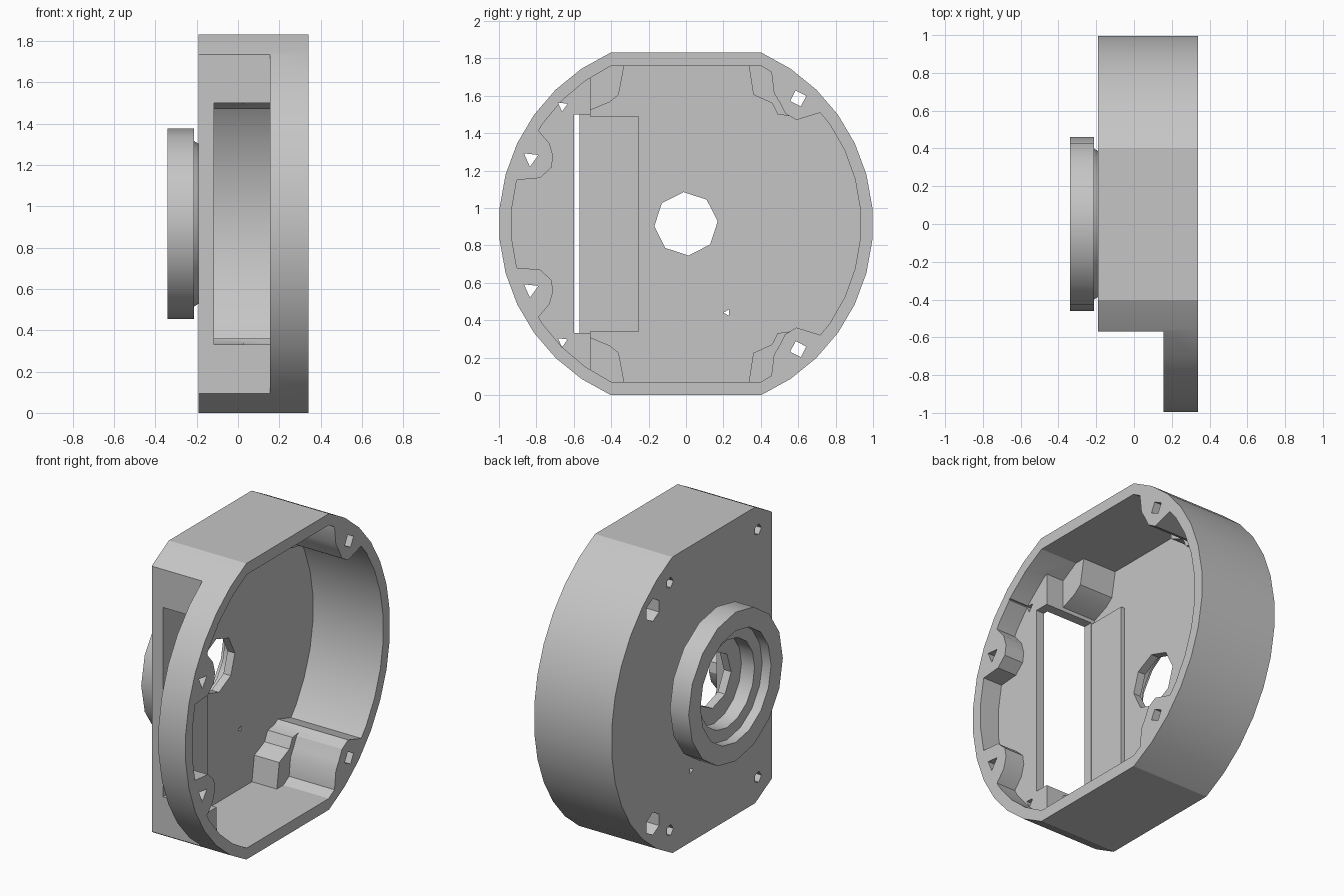
import bpy, bmesh, math
from mathutils import Vector

if "Cube" in bpy.data.objects:
    bpy.data.objects.remove(bpy.data.objects["Cube"], do_unlink=True)

MID = 0.915          # height of the housing axis
BACK, FLOOR, RIM = -0.19, -0.14, 0.34

grey = bpy.data.materials.new("plain grey")
grey.use_nodes = True
colour = (0.56, 0.56, 0.56, 1)
grey.diffuse_color = colour
grey.node_tree.nodes["Principled BSDF"].inputs["Base Color"].default_value = colour


def finish(name, bm):
    bmesh.ops.recalc_face_normals(bm, faces=bm.faces)
    mesh = bpy.data.meshes.new(name)
    bm.to_mesh(mesh)
    bm.free()
    ob = bpy.data.objects.new(name, mesh)
    bpy.context.collection.objects.link(ob)
    mesh.materials.append(grey)
    return ob


def smooth(ob, degrees):
    bpy.ops.object.select_all(action='DESELECT')
    ob.select_set(True)
    bpy.context.view_layer.objects.active = ob
    bpy.ops.object.shade_smooth_by_angle(angle=math.radians(degrees))


def prism(name, outline, x0, x1):
    """Extrude a (y, height above axis) outline along x."""
    bm = bmesh.new()
    face = bm.faces.new([bm.verts.new((x0, y, MID + h)) for y, h in outline])
    ext = bmesh.ops.extrude_face_region(bm, geom=[face])["geom"]
    bmesh.ops.translate(bm, vec=Vector((x1 - x0, 0, 0)),
                        verts=[v for v in ext if isinstance(v, bmesh.types.BMVert)])
    return finish(name, bm)


def circle(r, n, y=0, h=0, turn=0.5):
    return [(y + r * math.cos((i + turn) * math.tau / n),
             h + r * math.sin((i + turn) * math.tau / n)) for i in range(n)]


def rect(y0, y1, h):
    return [(y0, -h), (y1, -h), (y1, h), (y0, h)]


def clipped_disc(r, flat, n=36):
    """Circle with its top and bottom cut flat."""
    edge = math.asin(flat / r)
    pts = []
    for side in (0, math.pi):
        for i in range(n // 2 - 4):
            a = side - edge + 2 * edge * i / (n // 2 - 5)
            pts.append((r * math.cos(a), r * math.sin(a)))
    return pts


def cut(target, tool):
    mod = target.modifiers.new("cut", 'BOOLEAN')
    mod.operation = 'DIFFERENCE'
    mod.solver = 'EXACT'
    mod.object = tool
    bpy.context.view_layer.objects.active = target
    bpy.ops.object.modifier_apply(modifier=mod.name)
    bpy.data.objects.remove(tool, do_unlink=True)


def flip(outline, sh):
    return [(y, h * sh) for y, h in outline]


# Cavity shape: the inside of the shell, less the parts that stay solid
cavity = prism("cavity", clipped_disc(0.935, 0.845), FLOOR, 0.5)
cut(cavity, prism("front_step", rect(-1.2, -0.51, 1.2), -0.3, 0.21))
cut(cavity, prism("raised_pad", rect(-0.6, -0.25, 0.575), -0.3, -0.116))

rear_boss = [(0.44, 0.95), (0.47, 0.7), (0.5, 0.65), (0.53, 0.59), (0.59, 0.555),
             (0.72, 0.595), (1.0, 0.7), (0.7, 1.1)]
rear_low = [(0.32, 0.95), (0.36, 0.69), (0.46, 0.645), (0.49, 0.585), (0.6, 0.57), (0.7, 1.0)]
front_low = [(-0.32, 0.9), (-0.36, 0.69), (-0.41, 0.65), (-0.53, 0.6), (-0.75, 0.75), (-0.6, 1.0)]
front_boss = [(-1.1, 0.235), (-0.9, 0.235), (-0.78, 0.245), (-0.72, 0.3),
              (-0.71, 0.36), (-0.73, 0.43), (-0.79, 0.5), (-1.1, 0.6)]
for s in (1, -1):
    cut(cavity, prism("rear_boss", flip(rear_boss, s), -0.3, 0.7))
    cut(cavity, prism("rear_low", flip(rear_low, s), -0.3, 0.03))
    cut(cavity, prism("front_boss", flip(front_boss, s), -0.3, 0.7))
    cut(cavity, prism("front_low", flip(front_low, s), -0.3, 0.09))

# Housing shell with the front notch, cavity and window slot
housing = prism("housing", clipped_disc(1.0, MID), BACK, RIM)
cut(housing, prism("front_notch", rect(-1.3, -0.57, 1.3), -0.5, 0.155))
cut(housing, cavity)
cut(housing, prism("window_slot", rect(-0.6, -0.45, 0.585), -0.115, 0.3))

# Shaft hole and small vent hole
cut(housing, prism("shaft_hole", circle(0.17, 8, turn=0.1), -0.5, 0.2))
cut(housing, prism("vent_hole", circle(0.02, 3, 0.22, -0.475), -0.5, 0.2))

# Screw holes, mirrored top and bottom
for s in (1, -1):
    cut(housing, prism("rear_screw", circle(0.045, 4, 0.6, 0.67 * s, 0.2), -0.5, 0.5))
    cut(housing, prism("rear_counterbore", circle(0.07, 6, 0.595, 0.66 * s), -0.5, 0.1))
    cut(housing, prism("front_screw", circle(0.045, 3, -0.83, 0.35 * s, 0.2), -0.5, 0.5))
    cut(housing, prism("corner_screw", circle(0.03, 3, -0.66, 0.63 * s, 0.2), -0.5, 0.5))
    for y in (0.43, -0.43):
        cut(housing, prism("mount_screw", circle(0.035, 5, y, 0.765 * s), -0.5, -0.02))
smooth(housing, 25)

# Stepped bearing collar on the outside of the plate
profile = [(-0.18, 0.38), (-0.212, 0.4), (-0.212, 0.46), (-0.34, 0.46),
           (-0.34, 0.345), (-0.28, 0.345), (-0.28, 0.27), (-0.18, 0.27)]
SIDES = 16
bm = bmesh.new()
loops = [[bm.verts.new((x, y, MID + h)) for y, h in circle(r, SIDES, turn=0)] for x, r in profile]
for a, b in zip(loops, loops[1:] + loops[:1]):
    for i in range(SIDES):
        j = (i + 1) % SIDES
        bm.faces.new((a[i], a[j], b[j], b[i]))
smooth(finish("bearing_collar", bm), 25)
